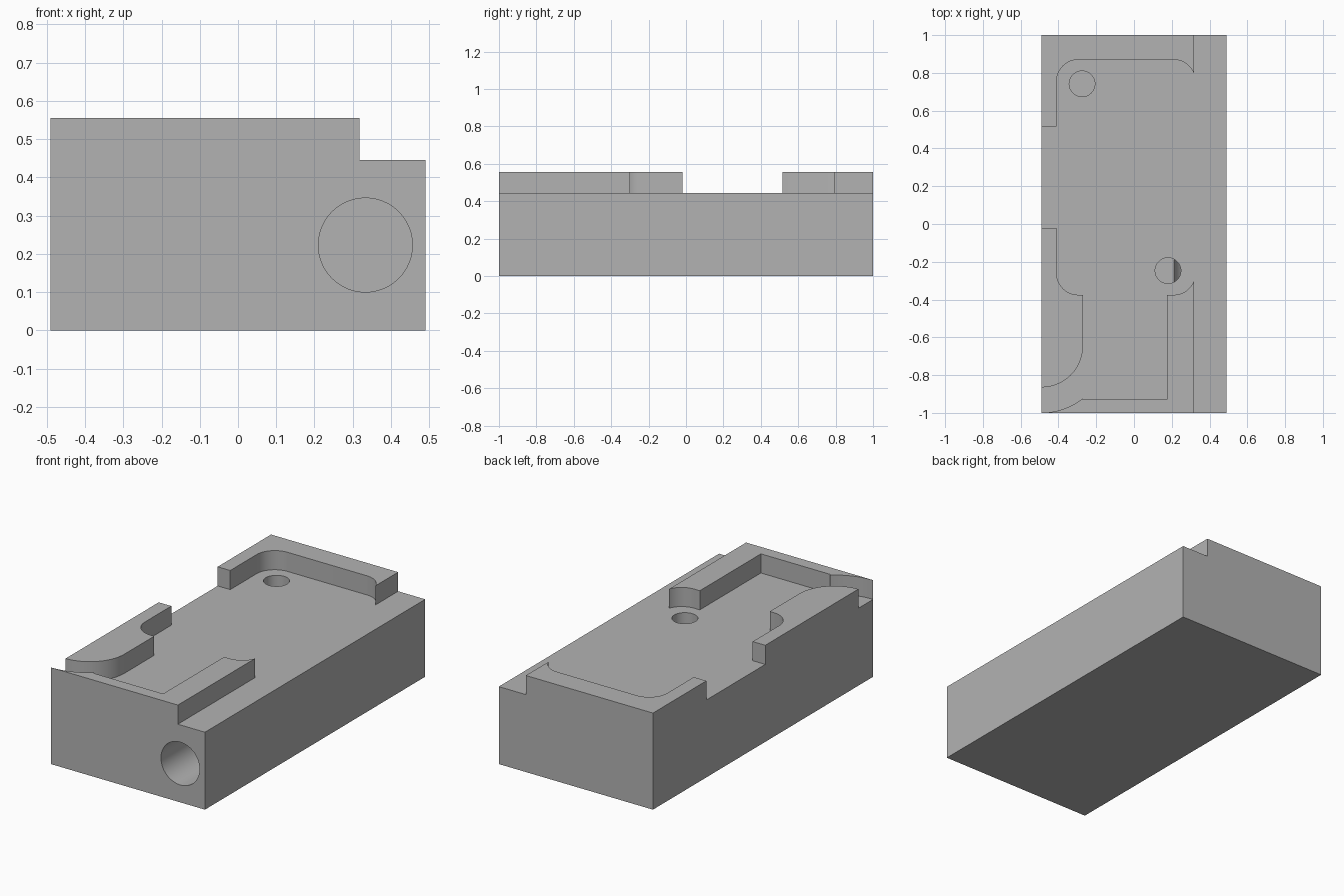
import bpy
import bmesh
from math import acos, cos, degrees, radians, sin
from mathutils import Matrix, Vector

cube = bpy.data.objects.get("Cube")
if cube:
    bpy.data.objects.remove(cube, do_unlink=True)

WIDTH, LENGTH, HEIGHT = 0.98, 2.0, 0.555
FLOOR = 0.445
STEP = 0.318     # inner edge of the lowered side ledge
OUT = 0.6        # overshoot of the cutter past the block sides
END = 1.1        # overshoot past the block ends

grey = bpy.data.materials.new("grey")
grey.use_nodes = True
grey.diffuse_color = (0.45, 0.45, 0.45, 1)
grey.node_tree.nodes["Principled BSDF"].inputs["Base Color"].default_value = grey.diffuse_color


def finish(name, bm):
    bmesh.ops.recalc_face_normals(bm, faces=bm.faces)
    mesh = bpy.data.meshes.new(name)
    bm.to_mesh(mesh)
    bm.free()
    mesh.materials.append(grey)
    obj = bpy.data.objects.new(name, mesh)
    bpy.context.collection.objects.link(obj)
    return obj


def prism(name, outline, bottom, top):
    bm = bmesh.new()
    face = bm.faces.new([bm.verts.new((x, y, bottom)) for x, y in outline])
    side = bmesh.ops.extrude_face_region(bm, geom=[face])["geom"]
    verts = [v for v in side if isinstance(v, bmesh.types.BMVert)]
    bmesh.ops.translate(bm, verts=verts, vec=(0, 0, top - bottom))
    return finish(name, bm)


def drill(name, start, end, radius):
    start, end = Vector(start), Vector(end)
    axis = end - start
    turn = axis.to_track_quat("Z", "Y").to_matrix().to_4x4()
    bm = bmesh.new()
    bmesh.ops.create_cone(bm, cap_ends=True, segments=48, radius1=radius,
                          radius2=radius, depth=axis.length,
                          matrix=Matrix.Translation((start + end) / 2) @ turn)
    return finish(name, bm)


def arc(cx, cy, r, a0, a1, steps=14):
    angles = [radians(a0 + (a1 - a0) * i / steps) for i in range(steps + 1)]
    return [(cx + r * cos(a), cy + r * sin(a)) for a in angles]


# Solid block
w, l = WIDTH / 2, LENGTH / 2
block = prism("valve_block", [(-w, -l), (w, -l), (w, l), (-w, l)], 0, HEIGHT)

# Recess outline, running anticlockwise from the lowered side ledge
R = 0.115
corner_x = 0.21
cut = degrees(acos((STEP - corner_x) / R))
bend = 0.354
bend_end = -degrees(acos(0.22 / bend))
recess = [(OUT, -END), (OUT, END), (STEP, END)]
recess += arc(corner_x, 0.755, R, cut, 90)
recess += arc(-0.295, 0.755, R, 90, 180)
recess += [(-0.41, 0.515), (-OUT, 0.515), (-OUT, -0.02), (-0.41, -0.02)]
recess += arc(-0.295, -0.26, R, 180, 270)
recess += [(-0.27, -0.375)]
recess += arc(-0.49, -0.645, 0.22, 0, -90)          # curved side channel
recess += [(-OUT, -0.865), (-OUT, -0.645 - bend)]
recess += arc(-0.49, -0.645, bend, -90, bend_end)
recess += [(-0.27, -0.93), (0.175, -0.93), (0.175, -0.375)]
recess += arc(corner_x, -0.26, R, -90, -cut)
recess += [(STEP, -END)]

# Recess, two vertical holes and the front port
cutters = [
    prism("recess_cutter", recess, FLOOR, 0.7),
    drill("back_hole_cutter", (-0.275, 0.742, 0.2), (-0.275, 0.742, 0.6), 0.068),
    drill("middle_hole_cutter", (0.18, -0.247, 0.2), (0.18, -0.247, 0.6), 0.068),
    drill("front_port_cutter", (0.333, -END, 0.223), (0.333, -0.18, 0.223), 0.123),
]
bpy.ops.object.select_all(action="DESELECT")
bpy.context.view_layer.objects.active = block
block.select_set(True)
for cutter in cutters:
    cutter.hide_render = True
    mod = block.modifiers.new(cutter.name, "BOOLEAN")
    mod.operation = "DIFFERENCE"
    mod.solver = "EXACT"
    mod.object = cutter
    bpy.ops.object.modifier_apply(modifier=mod.name)
    bpy.data.objects.remove(cutter, do_unlink=True)

bpy.ops.object.shade_smooth_by_angle(angle=radians(30))
